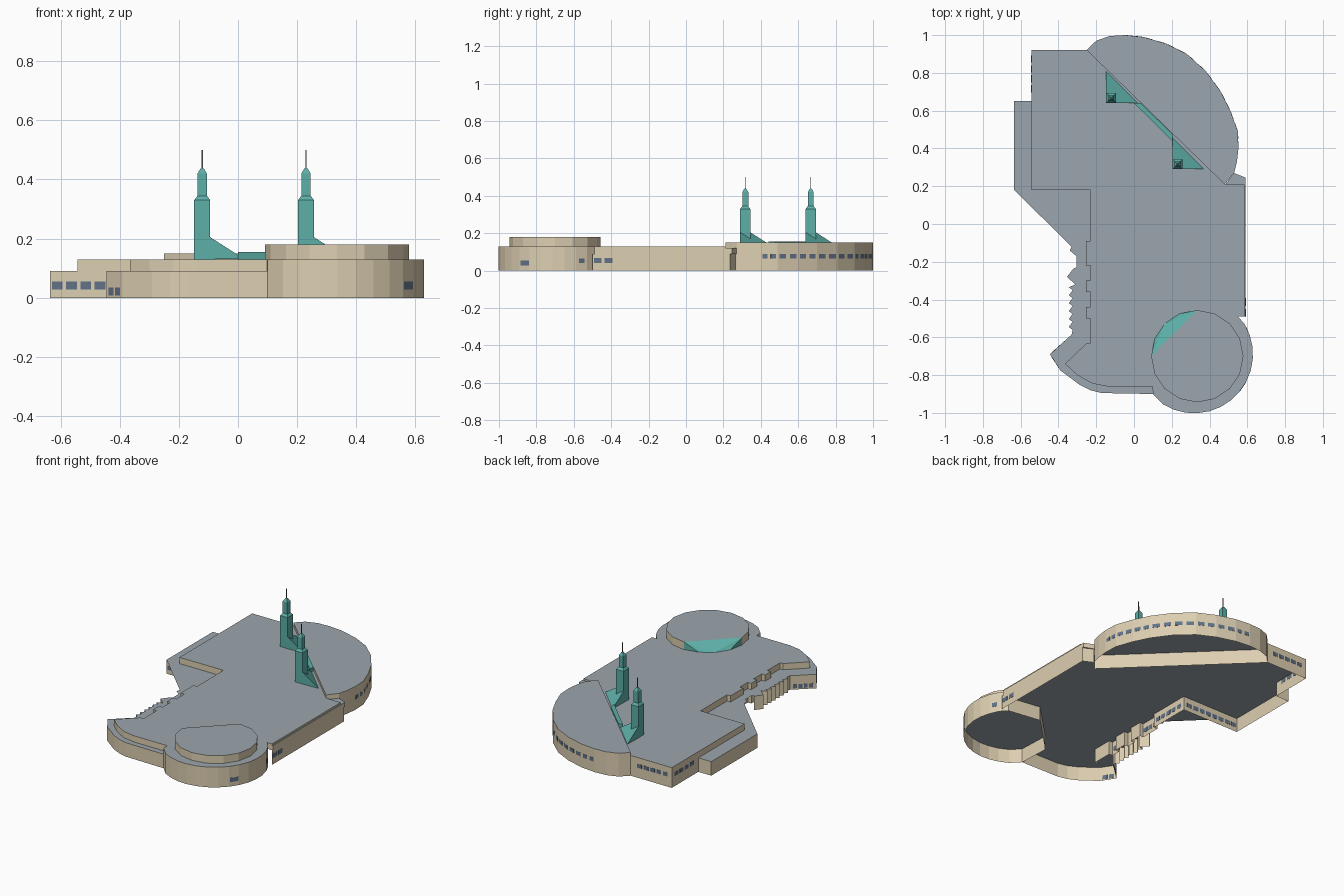
import bpy, bmesh, math
from mathutils import Vector

cube = bpy.data.objects.get("Cube")
if cube:
    bpy.data.objects.remove(cube, do_unlink=True)


def material(name, rgb):
    m = bpy.data.materials.new(name)
    m.use_nodes = True
    m.diffuse_color = (*rgb, 1)
    m.node_tree.nodes["Principled BSDF"].inputs["Base Color"].default_value = (*rgb, 1)
    return m


STONE = material("warm stone", (.72, .62, .44))
ROOF = material("grey roof", (.33, .38, .42))
TEAL = material("teal copper", (.11, .43, .39))
GLASS = material("blue glass", (.12, .17, .25))
BROWN = material("brown metal", (.17, .13, .10))


def finish(name, bm, *mats):
    me = bpy.data.meshes.new(name)
    bm.to_mesh(me)
    bm.free()
    for m in mats:
        me.materials.append(m)
    ob = bpy.data.objects.new(name, me)
    bpy.context.collection.objects.link(ob)
    return ob


def face(bm, pts, mat=0):
    f = bm.faces.new([bm.verts.new(p) for p in pts])
    f.material_index = mat
    return f


def wall_faces(bm, path, z0, z1):
    for (ax, ay), (bx, by) in zip(path, path[1:]):
        face(bm, [(ax, ay, z0), (bx, by, z0), (bx, by, z1), (ax, ay, z1)])


def shell(name, pts, z0, z1, ceiling):
    """Walls round a counter-clockwise outline, a roof sheet and a ceiling below."""
    bm = bmesh.new()
    wall_faces(bm, pts + pts[:1], z0, z1)
    face(bm, [(x, y, z1) for x, y in pts], 1)
    face(bm, [(x, y, ceiling) for x, y in reversed(pts)], 1)
    finish(name, bm, STONE, ROOF)


def wall(name, path, z1):
    bm = bmesh.new()
    wall_faces(bm, path, 0, z1)
    finish(name, bm, STONE)


def windows(name, path, z0, z1, pitch=.048, fill=.72):
    """Rows of thin panes set through each straight run of a wall."""
    bm = bmesh.new()
    for a, b in zip(path, path[1:]):
        a, b = Vector(a), Vector(b)
        n = max(1, round((b - a).length / pitch))
        step = (b - a) / n
        side = Vector((step.y, -step.x)).normalized() * .001
        for i in range(n):
            p = a + step * (i + .5 - fill / 2)
            q = p + step * fill
            ring = [p + side, q + side, q - side, p - side]
            lo = [(v.x, v.y, z0) for v in ring]
            hi = [(v.x, v.y, z1) for v in ring]
            face(bm, hi)
            face(bm, lo[::-1])
            for k in range(4):
                j = (k + 1) % 4
                face(bm, [lo[k], lo[j], hi[j], hi[k]])
    finish(name, bm, GLASS)


def arc(cx, cy, r, a0, a1, n):
    return [(cx + r * math.cos(math.radians(a0 + (a1 - a0) * i / n)),
             cy + r * math.sin(math.radians(a0 + (a1 - a0) * i / n))) for i in range(n + 1)]


# Main hall: stepped west edge, curved front, straight east side
steps = [(-.23, .18)]
for top, bottom in ((-.09, -.22), (-.3, -.36), (-.44, -.5)):
    steps += [(-.23, top), (-.255, top), (-.255, bottom), (-.23, bottom)]
steps += [(-.23, -.63), (-.25, -.63)]
chord = [(.092, -.70), (.335, -.457)]
main = [(-.25, .92), (-.543, .92), (-.543, .18)] + steps + [
    (-.365, -.74), (-.3, -.8), (-.22, -.845), (-.14, -.86), (.1, -.86)] + chord + [
    (.55, -.49), (.585, -.49), (.585, .21), (.48, .21)]
shell("main_roof_storey", main, .09, .13, .09)
wall("north_west_wall", [(-.25, .92), (-.543, .92), (-.543, .65)], .09)
wall("courtyard_wall", [(-.635, .18)] + steps, .09)
wall("west_wing_wall", [(-.543, .65), (-.635, .65), (-.635, .18)], .09)

# Low roof with canopy, folded wall and front curve
folds = [(-.32, -.235), (-.355, -.28), (-.31, -.32)]
for i in range(6):
    y = -.335 - i * .042
    folds += [(-.345, y), (-.325, y - .015)]
folds += [(-.33, -.585)]
front = [(-.445, -.69), (-.39, -.775), (-.29, -.85), (-.23, -.88), (-.17, -.895), (.1, -.9)]
low = [(-.543, .65), (-.635, .65), (-.635, .18), (-.33, -.12), (-.34, -.14),
       (-.305, -.17), (-.305, -.23)] + folds + front + [
       (.1, -.85), (-.14, -.85), (-.22, -.835), (-.3, -.79), (-.35, -.74),
       (-.22, -.62), (-.22, .19), (-.53, .19), (-.53, .65)]
bm = bmesh.new()
face(bm, [(x, y, .09) for x, y in low])
finish("low_roof", bm, ROOF)
wall("folded_and_front_wall", folds + front, .09)

# Round drum, flat on its inner side
drum = [(.1, -.9)] + arc(.318, -.69, .312, -122, 31, 13) + [(.55, -.49)]
shell("drum_base", drum + chord[::-1], 0, .13, .09)

# Raised drum with a sloping copper cut on the inner corner
ring = arc(.335, -.70, .244, 180, 450, 12)
bm = bmesh.new()
wall_faces(bm, ring, .13, .18)
face(bm, [(x, y, .18) for x, y in ring], 1)
cut = arc(.335, -.70, .244, 90, 180, 4)
t1, t0 = (*cut[0], .18), (*cut[-1], .18)
b = [(*p, .131) for p in cut]
for tri in ((t1, b[2], t0), (t1, b[1], b[2]), (t0, b[2], b[3]),
            (t1, b[0], b[1]), (t0, b[3], b[4])):
    face(bm, tri, 2)
finish("raised_drum", bm, STONE, ROOF, TEAL)

# Great curved hall at the back
curve = [(.53, .27), (.545, .33), (.553, .4), (.55, .49), (.51, .6), (.46, .7),
         (.38, .81), (.28, .9), (.17, .955), (.05, .99), (-.05, 1.0), (-.13, .995),
         (-.2, .97), (-.25, .92)]
shell("curved_hall", [(.48, .21)] + curve, 0, .15, .09)

# East ledge flush with the east wall, closing against the curved hall
shell("east_ledge", [(.53, -.49), (.591, -.49), (.591, .245), (.53, .27), (.48, .205)],
      .09, .12, .09)
wall("east_wall", [(.591, -.5), (.591, .235), (.53, .265)], .09)

# Window bands
windows("curved_hall_windows", curve[2:11], .066, .09, .056, .64)
windows("north_windows", [(-.29, .92), (-.52, .92)], .065, .09)
windows("north_west_windows", [(-.543, .9), (-.543, .69)], .065, .09)
windows("courtyard_windows", [(-.635, .18), (-.25, .18)], .028, .055, .046, .76)
windows("courtyard_side_windows", [(-.23, .16), (-.23, -.08)], .028, .055)
for n, (top, bottom) in enumerate(((-.09, -.22), (-.44, -.5))):
    windows(f"courtyard_bay_windows_{n + 1}", [(-.255, top), (-.255, bottom)], .028, .055)
windows("front_corner_windows", [(-.44, -.698), (-.395, -.767)], .008, .034)
windows("front_return_windows", [(-.34, -.595), (-.435, -.68)], .008, .034, .035)
windows("east_windows", [(.591, -.5), (.591, -.385)], .04, .068, .055)
windows("drum_window", drum[8:10], .028, .055, .1, .85)
windows("drum_side_window", drum[-3:-1], .04, .066, .1, .5)


# Stepped square towers with spires and sloping buttresses
def frustum(bm, cx, cy, w0, w1, z0, z1, mat=0):
    sq = ((-1, -1), (1, -1), (1, 1), (-1, 1))
    lo = [(cx + sx * w0, cy + sy * w0, z0) for sx, sy in sq]
    hi = [(cx + sx * w1, cy + sy * w1, z1) for sx, sy in sq]
    for k in range(4):
        j = (k + 1) % 4
        face(bm, [lo[k], lo[j], hi[j], hi[k]], mat)
    face(bm, hi, mat)


def tower(name, cx, cy):
    bm = bmesh.new()
    profile = [(.027, .13), (.027, .33), (.016, .345), (.016, .42), (.005, .438)]
    for (w0, z0), (w1, z1) in zip(profile, profile[1:]):
        frustum(bm, cx, cy, w0, w1, z0, z1)
    frustum(bm, cx, cy, .0025, .002, .436, .5, 1)
    x, y = cx - .027, cy - .027
    s, e, h = .054, .168, .205
    a, c = (x + s, y, h), (x, y + s, h)
    d, f = (x + e, y, .132), (x, y + e, .132)
    face(bm, [a, d, f, c])
    face(bm, [(x + s, y, .13), d, a])
    face(bm, [f, (x, y + s, .13), c])
    finish(name, bm, TEAL, BROWN)


tower("west_tower", -.121, .667)
tower("east_tower", .23, .317)

# Flat copper strip linking the towers
bm = bmesh.new()
link = [(0, .64), (.203, .44), (.203, .477), (.035, .64)]
wall_faces(bm, link + link[:1], .13, .155)
face(bm, [(x, y, .155) for x, y in link])
finish("copper_link", bm, TEAL)
